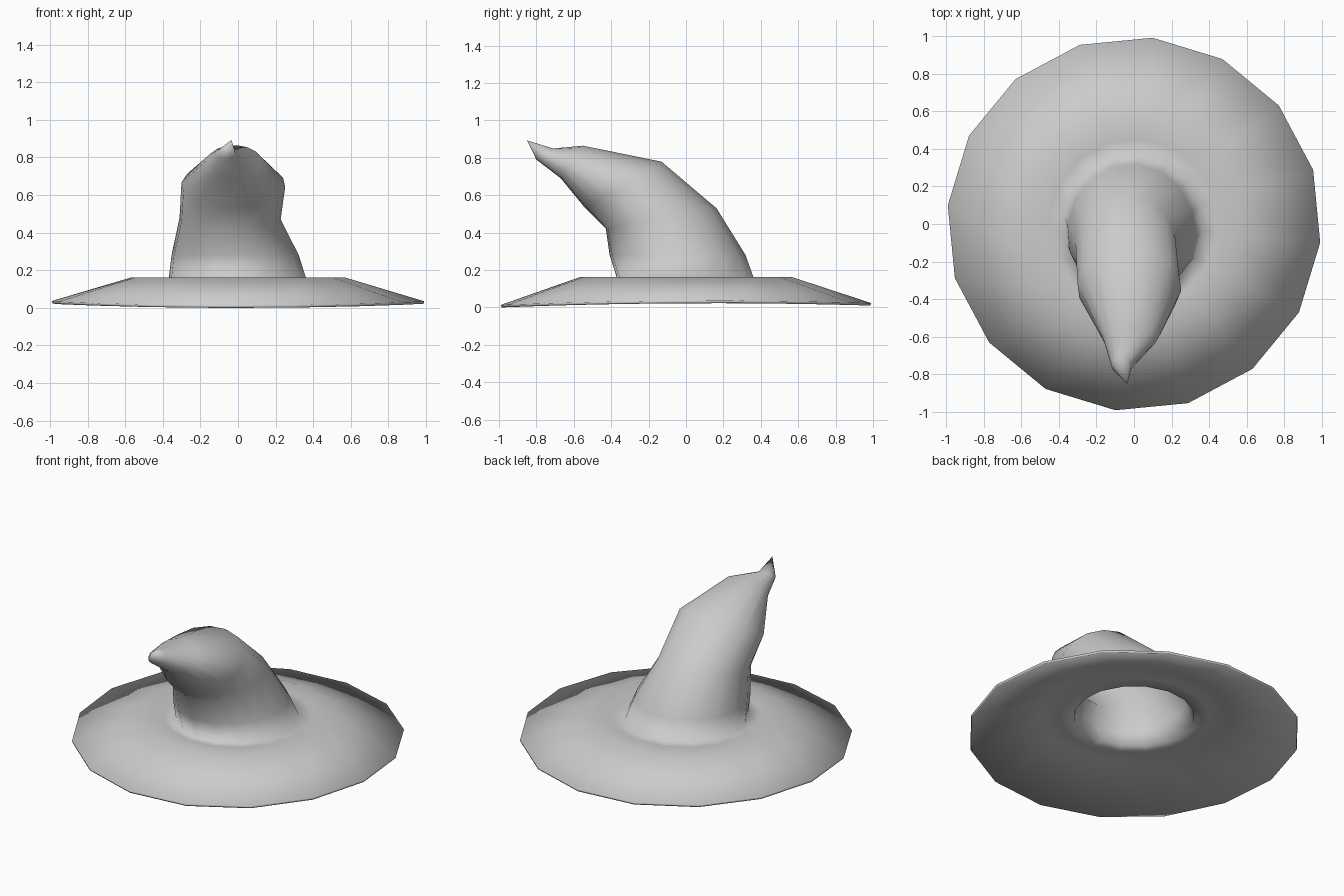
import bpy, bmesh
from math import sin, cos, radians, pi

if "Cube" in bpy.data.objects:
    bpy.data.objects.remove(bpy.data.objects["Cube"])

SIDES = 16
START = radians(-5.7)


def angles():
    return [START + 2 * pi * i / SIDES for i in range(SIDES)]


def edge_height(a):
    # gently waving brim edge: low in front, higher at the sides
    return 0.027 - 0.009 * cos(2 * (a - pi / 2)) * -1 * -1 + 0.005 * sin(a)


rings = []

# brim: radius, height (None = waving edge)
for r, z in ((0.995, None), (0.57, 0.162), (0.45, 0.158)):
    rings.append([(r * cos(a), r * sin(a), edge_height(a) if z is None else z)
                  for a in angles()])

# crown: front point (y, z), back point (y, z), left x, right x
crown = [
    ((-0.37, 0.153), (0.365, 0.155), -0.37, 0.365),
    ((-0.41, 0.28), (0.32, 0.28), -0.355, 0.325),
    ((-0.43, 0.42), (0.165, 0.53), -0.312, 0.228),
    ((-0.54, 0.53), (-0.13, 0.78), -0.302, 0.252),
    ((-0.67, 0.69), (-0.55, 0.865), -0.165, 0.125),
    ((-0.80, 0.79), (-0.71, 0.85), -0.118, -0.012),
]
for (fy, fz), (by, bz), x0, x1 in crown:
    cx, rx = (x0 + x1) / 2, (x1 - x0) / 2
    rings.append([(cx + rx * cos(a),
                   (fy + by) / 2 + (by - fy) / 2 * sin(a),
                   (fz + bz) / 2 + (bz - fz) / 2 * sin(a)) for a in angles()])

# loft the rings and close them at the bent tip
bm = bmesh.new()
loops = [[bm.verts.new(p) for p in ring] for ring in rings]
for lo, hi in zip(loops, loops[1:]):
    for i in range(SIDES):
        j = (i + 1) % SIDES
        bm.faces.new((lo[i], lo[j], hi[j], hi[i]))
tip = bm.verts.new((-0.035, -0.85, 0.893))
for i in range(SIDES):
    bm.faces.new((loops[-1][i], loops[-1][(i + 1) % SIDES], tip))
for f in bm.faces:
    f.smooth = True

mesh = bpy.data.meshes.new("pointed_hat")
bm.to_mesh(mesh)
bm.free()
hat = bpy.data.objects.new("pointed_hat", mesh)
bpy.context.collection.objects.link(hat)

# thin felt thickness, hollow inside
solid = hat.modifiers.new("thickness", 'SOLIDIFY')
solid.thickness = 0.014
solid.offset = -1
